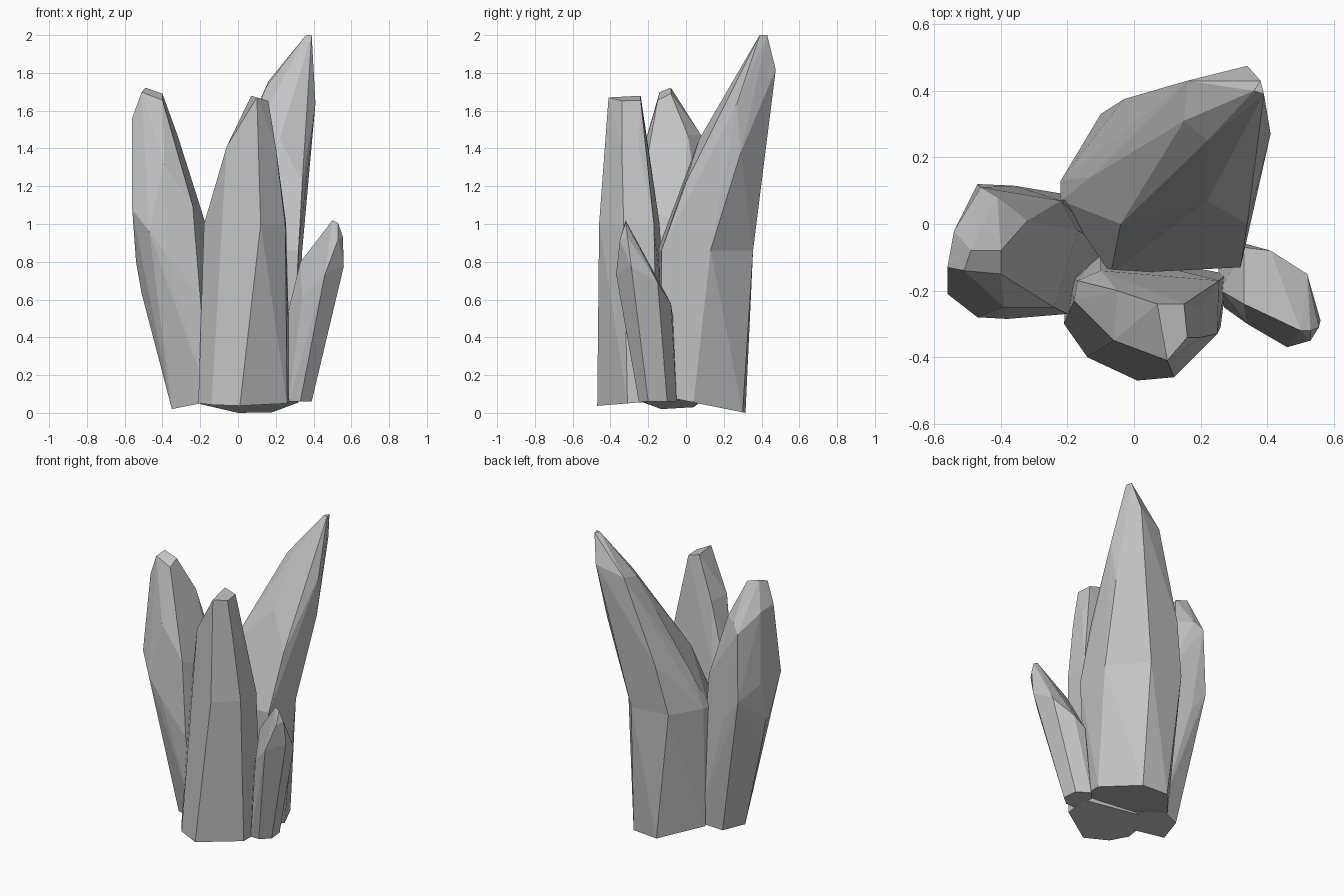
import bpy
import bmesh
from math import radians

default_cube = bpy.data.objects.get("Cube")
if default_cube:
    bpy.data.objects.remove(default_cube, do_unlink=True)

# Single stone colour
stone = bpy.data.materials.new("grey_stone")
stone.use_nodes = True
grey = (0.55, 0.55, 0.55, 1)
stone.diffuse_color = grey
shader = next(node for node in stone.node_tree.nodes if node.type == "BSDF_PRINCIPLED")
shader.inputs["Base Color"].default_value = grey
shader.inputs["Roughness"].default_value = 0.8


def section(outline, height, tilt_x=0, tilt_y=0):
    """Cross-section outline lying on a plane that may be tilted."""
    return [(x, y, height + tilt_x * x + tilt_y * y) for x, y in outline]


def add_skin(bm, sections):
    """Wrap a convex skin around a stack of cross-sections."""
    verts = [bm.verts.new(point) for ring in sections for point in ring]
    hull = bmesh.ops.convex_hull(bm, input=verts)
    loose = {item for item in hull["geom_interior"] + hull["geom_unused"]
             if isinstance(item, bmesh.types.BMVert)}
    bmesh.ops.delete(bm, geom=list(loose), context="VERTS")


def crystal(name, *segments, seam=None):
    """Build a flat-faceted shard; segments meet openly at the seam height."""
    bm = bmesh.new()
    for sections in segments:
        add_skin(bm, sections)
    if seam is not None:
        caps = [face for face in bm.faces
                if all(abs(vert.co.z - seam) < 1e-4 for vert in face.verts)]
        bmesh.ops.delete(bm, geom=caps, context="FACES")
        bmesh.ops.remove_doubles(bm, verts=bm.verts[:], dist=1e-4)
    # Merge nearly coplanar triangles into broad facets
    bmesh.ops.dissolve_limit(bm, angle_limit=radians(4),
                             verts=bm.verts[:], edges=bm.edges[:])
    bmesh.ops.recalc_face_normals(bm, faces=bm.faces[:])
    mesh = bpy.data.meshes.new(name)
    bm.to_mesh(mesh)
    bm.free()
    mesh.materials.append(stone)
    shard = bpy.data.objects.new(name, mesh)
    bpy.context.collection.objects.link(shard)


# Tallest shard: upright foot, then a blade leaning back and to the left
waist_height = .86
waist = section([(.32, -.13), (.34, .13), (.16, .355), (-.1, .33),
                 (-.22, .13), (-.22, .07), (-.07, -.15)], waist_height)
foot = [
    section([(0, .315), (.18, .3), (.32, .04), (.28, -.13), (-.05, -.14), (-.2, .08)],
            height=.063, tilt_y=-.2),
    waist,
]
blade = [
    waist,
    section([(.34, 0), (.385, .29)], height=1.22, tilt_y=.55),
    section([(-.13, .14), (-.04, 0), (.22, .07), (.41, .27), (.16, .415), (-.03, .375)],
            height=1.23, tilt_x=1),
    section([(.22, .25), (.15, .31), (.16, .43), (.34, .475)],
            height=1.62, tilt_x=.3, tilt_y=.2),
    section([(.36, .4), (.39, .39), (.38, .43)], height=2),
]
crystal("tall_back_crystal", foot, blade, seam=waist_height)

# Shard leaning out to the right side, with a slanted cap
crystal("right_crystal", [
    section([(-.35, -.13), (-.3, .04), (-.15, .08), (-.08, -.1), (-.15, -.24)],
            height=.09, tilt_x=.2),
    section([(-.51, -.08), (-.54, -.08)], height=-2.25, tilt_x=-5.65),
    section([(-.56, -.21), (-.47, -.28), (-.38, -.285), (-.2, -.27), (-.1, -.05),
             (-.36, .115), (-.47, .12), (-.54, -.02)],
            height=.35, tilt_x=-1.3),
    section([(-.24, -.25), (-.39, -.25), (-.56, -.13), (-.17, -.02),
             (-.22, .07), (-.46, .11), (-.54, -.02)],
            height=.75, tilt_x=-1.45),
    section([(-.32, .01), (-.41, .08)], height=1.47),
    section([(-.51, -.14), (-.4, -.15), (-.4, -.08), (-.49, -.08)],
            height=1.59, tilt_x=-.35, tilt_y=.5),
])

# Upright shard at the front
crystal("front_crystal", [
    section([(-.21, -.3), (-.14, -.4), (.01, -.47), (.26, -.31), (.28, -.15),
             (-.1, -.08), (-.2, -.15)], height=.075, tilt_y=.08),
    section([(.12, -.46), (.25, -.33), (.255, -.17), (-.1, -.14),
             (-.17, -.17), (-.18, -.23)], height=1),
    section([(-.06, -.35), (-.05, -.2), (.2, -.25), (.2, -.34)], height=1.41),
    section([(.07, -.24), (.1, -.41), (.16, -.34), (.15, -.24)],
            height=1.7, tilt_x=-.3),
])

# Small shard leaning out to the left side
crystal("small_left_crystal", [
    section([(.39, -.2), (.38, -.1), (.3, -.05), (.25, -.1), (.27, -.25), (.33, -.25)],
            height=.06),
    section([(.56, -.29), (.46, -.37), (.34, -.3), (.26, -.2), (.33, -.07),
             (.41, -.08), (.52, -.15)], height=.24, tilt_x=.75, tilt_y=-.4),
    section([(.33, -.24), (.43, -.27), (.555, -.31), (.53, -.35)],
            height=.6, tilt_x=.6),
    section([(.5, -.32), (.53, -.32)], height=1.27, tilt_x=-.5),
])
